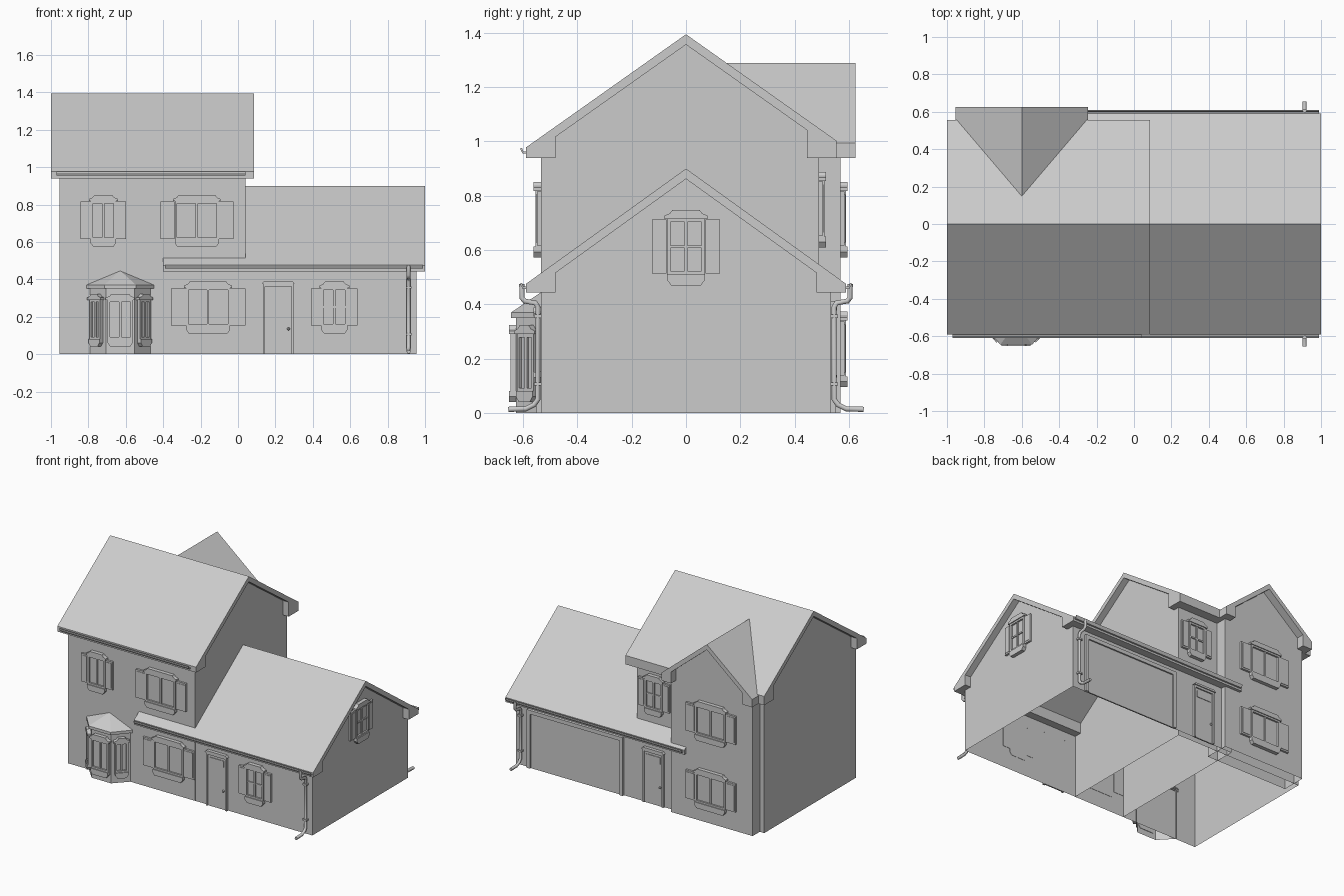
import bpy, bmesh, math
from mathutils import Matrix, Vector

if "Cube" in bpy.data.objects:
    bpy.data.objects.remove(bpy.data.objects["Cube"])


def prism(bm, pts, y0, y1):
    # extrude an (x, z) outline from y0 to y1
    a = [bm.verts.new((x, y0, z)) for x, z in pts]
    b = [bm.verts.new((x, y1, z)) for x, z in pts]
    bm.faces.new(a)
    bm.faces.new(b[::-1])
    n = len(pts)
    for i in range(n):
        bm.faces.new((a[i], b[i], b[(i + 1) % n], a[(i + 1) % n]))
    return a, b


def box(bm, x0, x1, z0, z1, y0, y1):
    prism(bm, [(x0, z0), (x1, z0), (x1, z1), (x0, z1)], y0, y1)


def finish(bm, name, M=Matrix(), open_bottom=False):
    bmesh.ops.recalc_face_normals(bm, faces=bm.faces)
    if open_bottom:
        low = [f for f in bm.faces if all(v.co.z < 1e-4 for v in f.verts)]
        bmesh.ops.delete(bm, geom=low, context='FACES')
    bm.transform(M)
    me = bpy.data.meshes.new(name)
    bm.to_mesh(me)
    bm.free()
    ob = bpy.data.objects.new(name, me)
    bpy.context.collection.objects.link(ob)
    return ob


def place(x, y, z, deg=0):
    return Matrix.Translation((x, y, z)) @ Matrix.Rotation(math.radians(deg), 4, 'Z')


SIDE = place(0, 0, 0, 90)   # local x -> world y, local -y -> world x


def walls(name, l, r, mid, peak, slope, y0, y1, M=Matrix()):
    bm = bmesh.new()
    prism(bm, [(l, 0), (l, peak - slope * (mid - l)), (mid, peak),
               (r, peak - slope * (r - mid)), (r, 0)], y0, y1)
    finish(bm, name, M, True)


def roof_outline(l, r, mid, peak, slope, low, boxw=.11, t=.038):
    # gable slab with boxed-in eaves
    def z(x, d=0):
        return peak - d - slope * abs(x - mid)
    li, ri = l + boxw, r - boxw
    return [(l, low), (l, z(l)), (mid, peak), (r, z(r)), (r, low), (ri, low),
            (ri, z(ri, t)), (mid, peak - t), (li, z(li, t)), (li, low)]


# house walls (open underneath)
walls("tall_walls", -.535, .49, 0, 1.37, .703, -.04, .955, SIDE)
walls("low_walls", -.534, .535, 0, .88, .72, -.955, .36, SIDE)
walls("wing_walls", -.92, -.28, -.6, 1.27, .83, .4, .57)

# roofs
bm = bmesh.new()
prism(bm, roof_outline(-.59, .555, 0, 1.395, .707, .94), -.085, 1.0)
finish(bm, "tall_roof", SIDE)
bm = bmesh.new()
prism(bm, roof_outline(-.59, .59, 0, .9, .72, .443), -1.0, .4)
finish(bm, "low_roof", SIDE)
bm = bmesh.new()
inner, outer = prism(bm, roof_outline(-.955, -.245, -.6, 1.29, .83, .94, .075), .2, .625)
for v in inner:   # trim the wing roof along the valleys
    v.co.y = min(.55, (1.39 - v.co.z) / .707)
finish(bm, "wing_roof")


# windows: origin at bottom centre of the frame, facing local -y
def window(name, M, w, h=.205, shutter=.055, cross=False):
    bm = bmesh.new()
    a, b = w / 2, .012
    for s in (-1, 1):
        box(bm, *sorted((s * a, s * (a - b))), 0, h, -.02, .003)
        if shutter:
            x0, x1 = sorted((s * (a + .001), s * (a + shutter)))
            box(bm, x0, x1, .003, h - .003, -.014, .003)
            box(bm, x0 + .008, x1 - .008, .014, h - .014, -.017, -.01)
    for z in (0, h - b):
        box(bm, -a, a, z, z + b, -.02, .003)
    box(bm, -.006, .006, b, h - b, -.017, .003)
    if cross:
        box(bm, -a, a, h / 2 - .005, h / 2 + .005, -.015, .003)
    box(bm, -a + b, a - b, b, h - b, -.008, .003)
    # crown and sill
    prism(bm, [(-a - .01, h), (a + .01, h), (a + .01, h + .012), (a - .01, h + .02),
               (a - .02, h + .033), (-a + .02, h + .033), (-a + .01, h + .02),
               (-a - .01, h + .012)], -.026, .003)
    prism(bm, [(-a, 0), (a, 0), (a, -.02), (a - .015, -.04), (-a + .015, -.04),
               (-a, -.02)], -.026, .003)
    finish(bm, name, M)


F, B = -.535, .57
window("front_upper_window_small", place(-.72, F, .613), .135)
window("front_upper_window_wide", place(-.22, F, .613), .235, shutter=.078)
window("front_lower_window_wide", place(-.16, F, .15), .235, shutter=.082)
window("front_lower_window_small", place(.515, F, .15), .14, cross=True)
window("wing_upper_window", place(-.6, B, .613, 180), .235, shutter=.078)
window("wing_lower_window", place(-.6, B, .135, 180), .235, shutter=.078)
window("back_upper_window", place(-.1, .49, .65, 180), .135, cross=True)
window("gable_window", place(.955, 0, .51, 90), .14, cross=True)


# doors
def door(name, M):
    bm = bmesh.new()
    for s in (-1, 1):
        box(bm, *sorted((s * .082, s * .07)), 0, .375, -.015, .003)
    box(bm, -.082, .082, .363, .378, -.015, .003)
    box(bm, -.07, .07, 0, .363, -.006, .003)
    box(bm, -.055, .055, .3, .345, -.01, .003)
    prism(bm, [(-.088, .378), (.088, .378), (.075, .392), (-.075, .392)], -.022, .003)
    bmesh.ops.create_uvsphere(bm, u_segments=8, v_segments=6, radius=.008,
                              matrix=Matrix.Translation((.055, -.014, .135)))
    finish(bm, name, M)


door("front_door", place(.215, F, 0))
door("back_door", place(-.125, .535, 0, 180))

# garage door
bm = bmesh.new()
for s in (-1, 1):
    box(bm, *sorted((s * .375, s * .35)), 0, .41, -.016, .003)
box(bm, -.375, .375, .385, .412, -.016, .003)
box(bm, -.35, .35, 0, .385, -.006, .003)
finish(bm, "garage_door", place(.485, .535, 0, 180))


# bay window
def bay_plan(d):
    return [(-.815 + d, -.53), (-.715 + d / 2, -.645 + d), (-.545 - d / 2, -.645 + d), (-.445 - d, -.53)]


def bay_prism(name, d, z0, z1):
    bm = bmesh.new()
    lo = [bm.verts.new((x, y, z0)) for x, y in bay_plan(d)]
    hi = [bm.verts.new((x, y, z1)) for x, y in bay_plan(d)]
    for i in range(3):
        bm.faces.new((lo[i], lo[i + 1], hi[i + 1], hi[i]))
    bm.faces.new(hi)
    bm.faces.new(lo[::-1])
    return bm, hi


bm, _ = bay_prism("bay_walls", .018, 0, .36)
finish(bm, "bay_walls", open_bottom=True)
bm, hi = bay_prism("bay_roof", 0, .35, .37)
tip = bm.verts.new((-.63, -.53, .447))
for i in range(3):
    bm.faces.new((hi[i], hi[i + 1], tip))
finish(bm, "bay_roof")
plan = bay_plan(.018)
for i, tag in enumerate(("left", "front", "right")):
    p, q = Vector(plan[i]), Vector(plan[i + 1])
    c, ang = (p + q) / 2, math.degrees(math.atan2(q.y - p.y, q.x - p.x))
    window("bay_window_" + tag, place(c.x, c.y, .08, ang), .135 if i == 1 else .085, .21, 0)


# gutters
def gutter(name, x0, x1, z, s):
    bm = bmesh.new()
    prism(bm, [(s * .585, z - .015), (s * .602, z - .015), (s * .61, z), (s * .61, z + .006),
               (s * .604, z + .006), (s * .6, z - .006), (s * .585, z - .006)], -x1, -x0)
    finish(bm, name, SIDE)


gutter("tall_front_gutter", -.97, .04, .97, -1)
gutter("low_front_gutter", -.39, .99, .472, -1)
gutter("low_back_gutter", -.39, .99, .472, 1)

# downspouts
for s, tag in ((-1, "front"), (1, "back")):
    cu = bpy.data.curves.new(tag + "_downspout", 'CURVE')
    cu.dimensions = '3D'
    cu.bevel_depth = .011
    cu.bevel_resolution = 1
    cu.use_fill_caps = True
    path = [(.605, .475), (.605, .425), (.595, .412), (.555, .405), (.546, .39),
            (.546, .05), (.56, .03), (.59, .015), (.655, .013)]
    sp = cu.splines.new('POLY')
    sp.points.add(len(path) - 1)
    for pt, (y, z) in zip(sp.points, path):
        pt.co = (.912, s * y, z, 1)
    ob = bpy.data.objects.new(tag + "_downspout", cu)
    bpy.context.collection.objects.link(ob)
    bm = bmesh.new()   # wall brackets
    for z in (.1, .35):
        box(bm, .897, .927, z, z + .012, *sorted((s * .534, s * .56)))
    finish(bm, tag + "_downspout_brackets")
